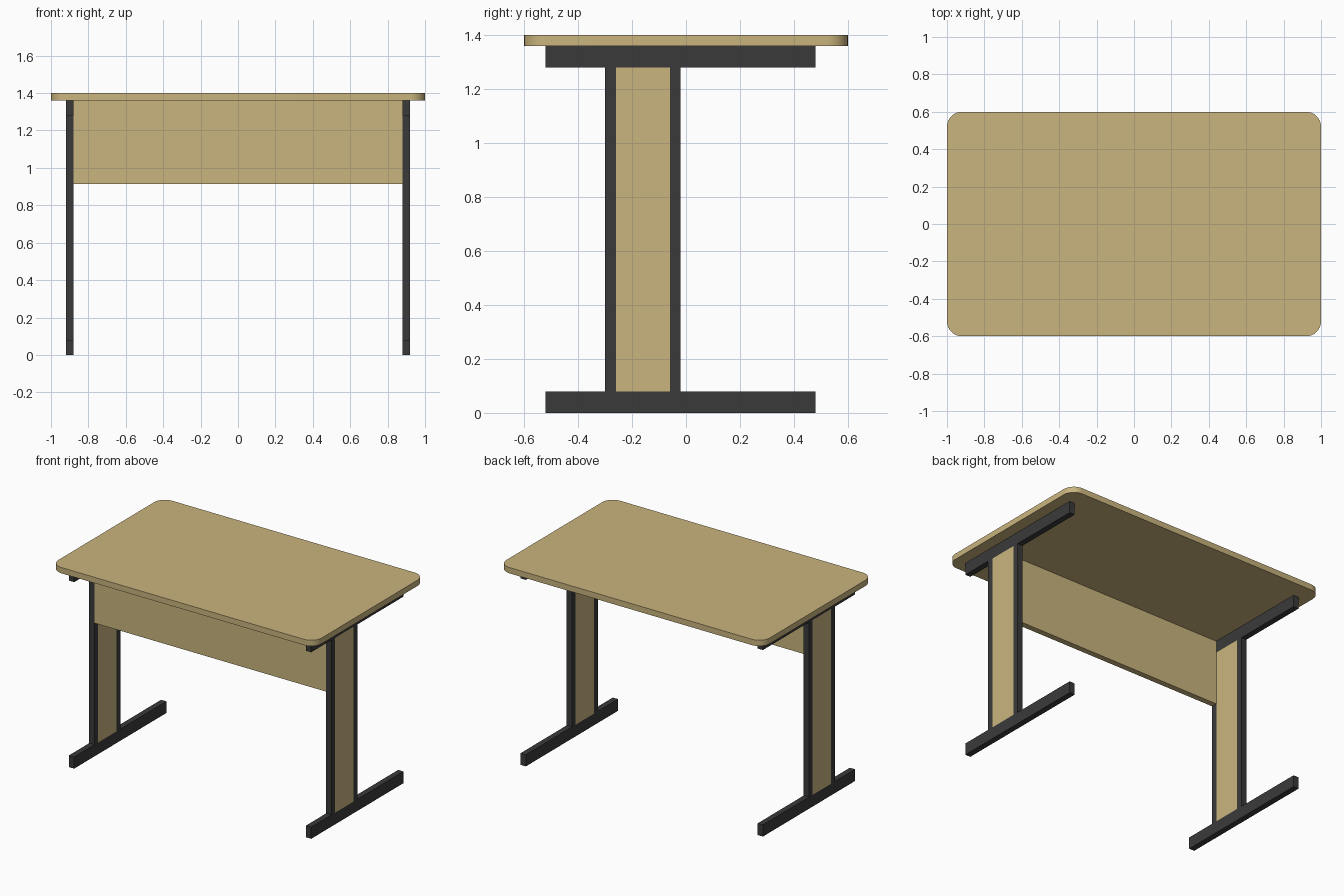
import bpy
import bmesh
from math import radians

cube = bpy.data.objects.get("Cube")
if cube:
    bpy.data.objects.remove(cube, do_unlink=True)


def make_material(name, rgb):
    mat = bpy.data.materials.new(name)
    mat.use_nodes = True
    mat.diffuse_color = (*rgb, 1)
    bsdf = next(n for n in mat.node_tree.nodes if n.type == 'BSDF_PRINCIPLED')
    bsdf.inputs["Base Color"].default_value = (*rgb, 1)
    bsdf.inputs["Roughness"].default_value = 0.6
    return mat


wood = make_material("light_wood", (0.59, 0.46, 0.21))
metal = make_material("dark_metal", (0.042, 0.042, 0.042))


def box(name, x, y, z, mat, corner_radius=0):
    """Box from (min, max) ranges, optionally with rounded vertical corners."""
    bm = bmesh.new()
    bmesh.ops.create_cube(bm, size=1)
    for v in bm.verts:
        v.co = [r[0] if c < 0 else r[1] for c, r in zip(v.co, (x, y, z))]
    if corner_radius:
        upright = [e for e in bm.edges
                   if abs(e.verts[0].co.z - e.verts[1].co.z) > 0.001]
        bmesh.ops.bevel(bm, geom=upright, offset=corner_radius, segments=8,
                        profile=0.5, affect='EDGES')
    bmesh.ops.recalc_face_normals(bm, faces=bm.faces)
    mesh = bpy.data.meshes.new(name)
    bm.to_mesh(mesh)
    bm.free()
    mesh.materials.append(mat)
    obj = bpy.data.objects.new(name, mesh)
    bpy.context.collection.objects.link(obj)
    return obj


# Rounded table top
top = box("table_top", (-1, 1), (-0.6, 0.6), (1.36, 1.4), wood, 0.08)
bpy.context.view_layer.objects.active = top
top.select_set(True)
bpy.ops.object.shade_smooth_by_angle(angle=radians(30))

# Front panel between the legs
box("front_panel", (-0.88, 0.88), (-0.3, -0.26), (0.915, 1.36), wood)

# Leg frames: foot, top rail, two posts and a wooden infill board
for side, x in (("right", (-0.92, -0.88)), ("left", (0.88, 0.92))):
    rail = (-0.52, 0.48)
    height = (0.08, 1.28)
    box(side + "_foot", x, rail, (0, 0.08), metal)
    box(side + "_top_rail", x, rail, (1.28, 1.36), metal)
    box(side + "_front_post", x, (-0.3, -0.26), height, metal)
    box(side + "_back_post", x, (-0.06, -0.02), height, metal)
    box(side + "_leg_board", x, (-0.26, -0.06), height, wood)
